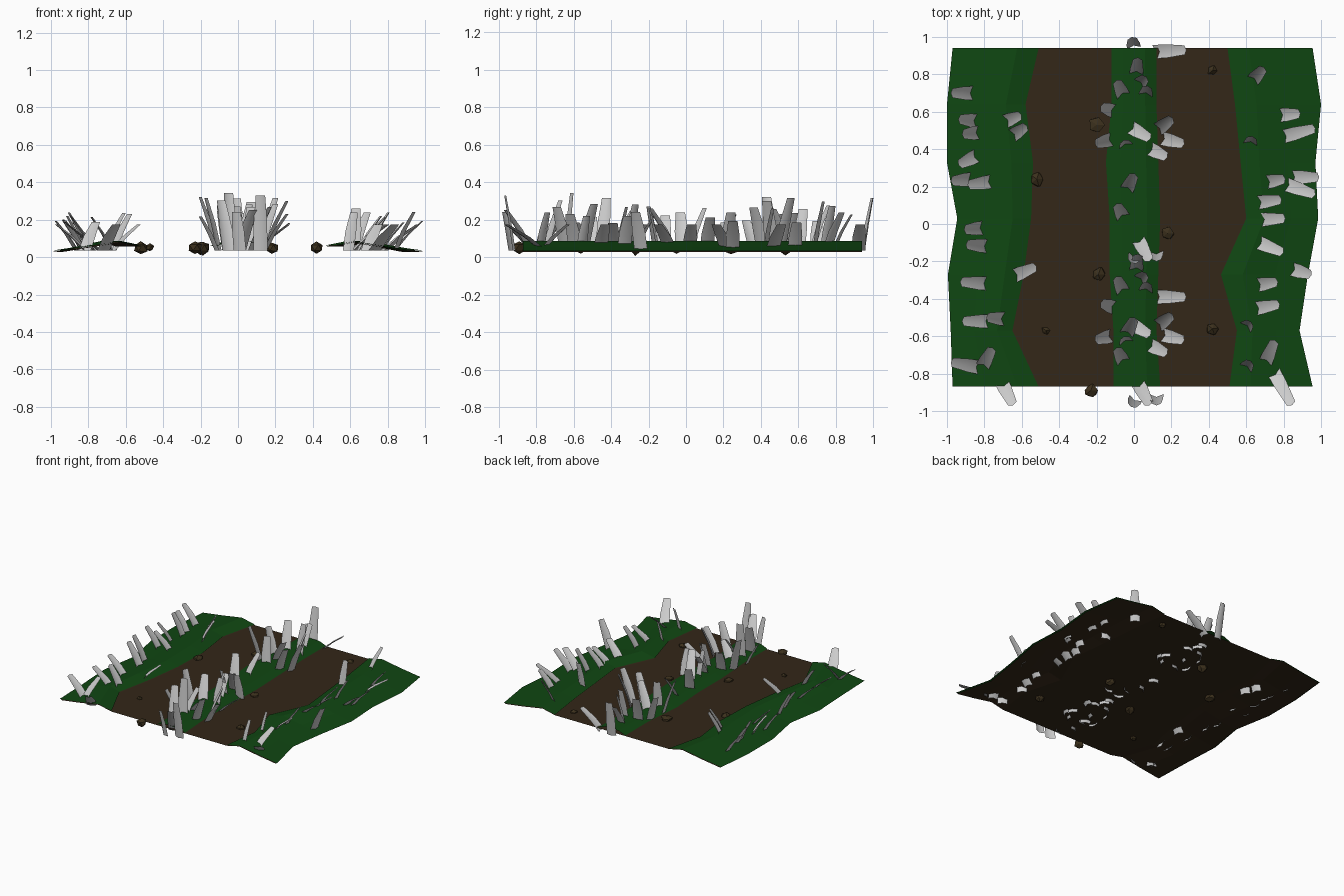
import bpy, bmesh, math, random
from mathutils import Vector

if "Cube" in bpy.data.objects:
    bpy.data.objects.remove(bpy.data.objects["Cube"])

random.seed(4)

def material(name, rgb):
    m = bpy.data.materials.new(name)
    m.diffuse_color = (*rgb, 1)
    m.use_nodes = True
    m.node_tree.nodes["Principled BSDF"].inputs["Base Color"].default_value = m.diffuse_color
    return m

green = material("green", (0.005, 0.062, 0.006))
brown = material("brown", (0.033, 0.020, 0.009))
stone = material("stone", (0.045, 0.030, 0.012))

def add_object(name, bm, mat=None, smooth=False):
    me = bpy.data.meshes.new(name)
    bm.to_mesh(me)
    bm.free()
    if mat:
        me.materials.append(mat)
    for p in me.polygons:
        p.use_smooth = smooth
    ob = bpy.data.objects.new(name, me)
    bpy.context.collection.objects.link(ob)
    return ob

def sheet(name, rows, mat):
    """Lofted sheet from rows of points, left to right."""
    bm = bmesh.new()
    grid = [[bm.verts.new(p) for p in r] for r in rows]
    for a, b in zip(grid, grid[1:]):
        for i in range(len(a) - 1):
            bm.faces.new((a[i], a[i + 1], b[i + 1], b[i]))
    return add_object(name, bm, mat)

# Wavy borders of the strips, one value per row
Y = [-.87, -.57, -.27, .03, .33, .64, .94]
L_OUT = [-.97, -.98, -.995, -.945, -1, -1, -.97]
L_IN = [-.51, -.65, -.59, -.55, -.54, -.58, -.51]
C_L = [-.11, -.11, -.13, -.13, -.15, -.12, -.12]
C_R = [.14, .12, .13, .14, .13, .12, .12]
R_IN = [.51, .55, .465, .60, .57, .54, .50]
R_OUT = [.955, .885, .93, .985, .97, 1.0, .955]

def verge(inner, outer, y, drop=0):
    """Cross-section of a side bank: low edge, crown, sloping to the outside."""
    return [(inner + (outer - inner) * t, y, z - drop)
            for t, z in ((0, .062), (.25, .086), (.62, .058), (1, .034))]

left, mid, right, dirt = [], [], [], []
for i, y in enumerate(Y):
    left.append(verge(L_IN[i], L_OUT[i], y)[::-1])
    right.append(verge(R_IN[i], R_OUT[i], y))
    mid.append([(C_L[i], y, .06), (C_L[i] * .5, y, .083), (C_R[i] * .5, y, .083), (C_R[i], y, .06)])
    dirt.append(verge(L_IN[i], L_OUT[i] * .99, y, .006)[::-1]
                + [(C_L[i], y, .056), (C_R[i], y, .056)]
                + verge(R_IN[i], R_OUT[i] * .99, y, .006))
sheet("dirt_track", dirt, brown)
sheet("left_verge", left, green)
sheet("middle_verge", mid, green)
sheet("right_verge", right, green)

# Grass blades: base x, base y, tip x, tip y
def blade(bm, bx, by, tx, ty, length):
    base, lean = Vector((bx, by, .035)), Vector((tx - bx, ty - by, 0))
    h = math.sqrt(max(length ** 2 - lean.length_squared, .14 ** 2))
    d = lean.normalized()
    side = Vector((-d.y, d.x, 0))
    rows = []
    for t, u, w in ((0, 0, .037), (.45, .52, .036), (1, 1, .025)):
        c = base + lean * t + Vector((0, 0, h * u))
        rows.append([bm.verts.new(c + side * w), bm.verts.new(c + d * w * .4),
                     bm.verts.new(c - side * w)])
    for a, b in zip(rows, rows[1:]):
        for i in (0, 1):
            bm.faces.new((a[i], a[i + 1], b[i + 1], b[i]))

def grass(name, blades, lo, hi):
    bm = bmesh.new()
    for b in blades:
        blade(bm, *b, random.uniform(lo, hi))
    add_object(name, bm, None, True)

left_blades = [
    (-.85, .70, -.97, .70), (-.83, .55, -.93, .56), (-.82, .49, -.91, .48),
    (-.83, .37, -.93, .32), (-.86, .24, -.97, .23), (-.74, .23, -.88, .21),
    (-.80, -.02, -.90, -.03), (-.77, -.12, -.89, -.11), (-.76, -.32, -.92, -.31),
    (-.74, -.52, -.91, -.52), (-.67, -.51, -.78, -.50), (-.81, -.77, -.97, -.74),
    (-.82, -.78, -.76, -.67), (-.72, -.82, -.65, -.96), (-.67, -.29, -.53, -.23),
    (-.71, .54, -.61, .58), (-.67, .46, -.58, .52)]
right_blades = [
    (.62, .75, .69, .83), (.62, .42, .63, .46), (.76, .58, .88, .59),
    (.77, .46, .96, .51), (.83, .25, .98, .25), (.79, .22, .96, .16),
    (.69, .22, .80, .24), (.63, .11, .78, .13), (.63, .02, .80, .03),
    (.62, -.08, .79, -.15), (.64, -.33, .76, -.31), (.61, -.46, .77, -.43),
    (.59, -.56, .62, -.53), (.59, -.78, .62, -.74), (.69, -.77, .75, -.63),
    (.73, -.76, .84, -.96), (.84, -.24, .94, -.27)]
tuft_a = [
    (-.05, .67, -.09, .76), (-.10, .60, -.17, .625), (-.11, .455, -.20, .43),
    (-.04, .53, .08, .46), (.12, .50, .20, .56), (.14, .46, .26, .43),
    (.07, .41, .17, .36), (.02, .74, .06, .78), (.06, .68, .07, .73),
    (-.04, .41, -.05, .44), (.01, .78, .02, .88)]
tuft_b = [
    (-.05, .02, -.09, .10), (-.05, .16, .00, .26), (.01, -.06, .08, -.19),
    (.12, -.14, .12, -.19), (.01, -.16, -.01, -.20)]
middle_blades = ([(a, b - s, c, d - s) for s in (0, 1.05) for a, b, c, d in tuft_a]
                 + [(a, b - s, c, d - s) for s in (0, .77) for a, b, c, d in tuft_b]
                 + [(.10, .92, .27, .93), (.10, -.39, .27, -.39), (0, .94, -.01, .99)])
grass("left_grass", left_blades, .19, .23)
grass("right_grass", right_blades, .18, .24)
grass("middle_grass", middle_blades, .20, .31)

# Stones on the track: x, y, radius
for x, y, r in ((-.20, .53, .046), (-.52, .24, .044), (-.19, -.27, .044), (-.47, -.57, .026),
                (.18, -.05, .040), (.42, .82, .030), (.42, -.56, .036), (-.23, -.89, .038)):
    bm = bmesh.new()
    bmesh.ops.create_icosphere(bm, subdivisions=1, radius=r)
    for v in bm.verts:
        k = random.uniform(.75, 1.12)
        v.co = Vector((x + v.co.x * k, y + v.co.y * k, .05 + v.co.z * k * .9))
        v.co.z = max(v.co.z, 0)
    add_object("stone", bm, stone)
